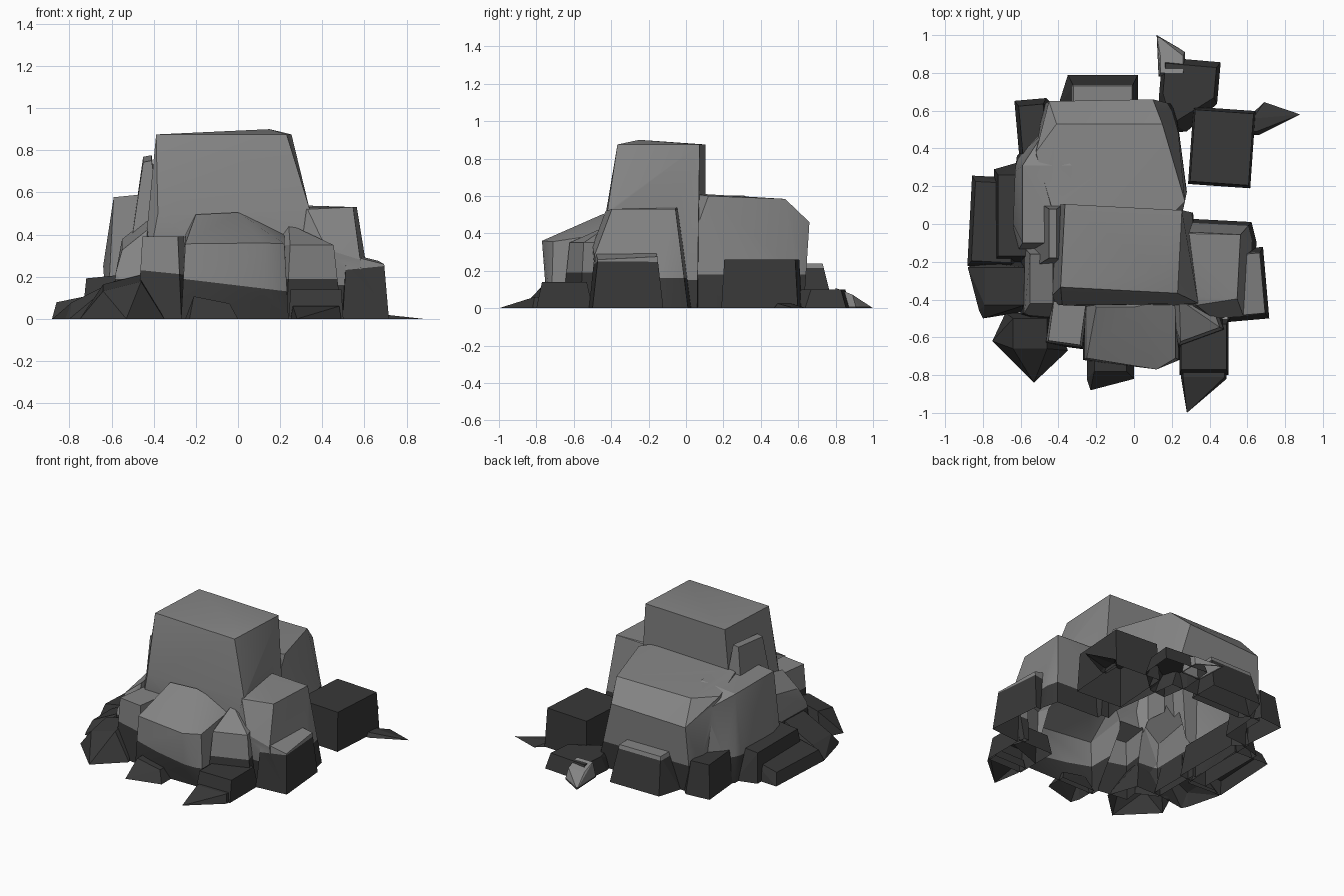
import bpy
import bmesh
import math
from mathutils import Matrix, Vector

default_cube = bpy.data.objects.get("Cube")
if default_cube:
    bpy.data.objects.remove(default_cube, do_unlink=True)


def make_material(name, value):
    material = bpy.data.materials.new(name)
    material.use_nodes = True
    colour = (value, value, value, 1)
    material.diffuse_color = colour
    material.node_tree.nodes["Principled BSDF"].inputs["Base Color"].default_value = colour
    return material


PALE, DARK = 0, 1
materials = [make_material("pale stone", .235), make_material("dark stone", .04)]


def chisel(bm):
    """Wrap the corners in flat facets and drop any buried corner."""
    hull = bmesh.ops.convex_hull(bm, input=bm.verts[:])
    spare = {item for item in hull["geom_interior"] + hull["geom_unused"]
             if isinstance(item, bmesh.types.BMVert)}
    bmesh.ops.delete(bm, geom=list(spare), context="VERTS")
    bmesh.ops.dissolve_limit(bm, angle_limit=math.radians(3),
                             verts=bm.verts[:], edges=bm.edges[:])
    bmesh.ops.recalc_face_normals(bm, faces=bm.faces[:])


def paint(bm, border, normal):
    """Cut along the colour border; stone below it is dark."""
    bmesh.ops.bisect_plane(bm, geom=bm.verts[:] + bm.edges[:] + bm.faces[:],
                           plane_co=border, plane_no=normal)
    for face in bm.faces:
        above = (face.calc_center_median() - border).dot(normal) > 0
        face.material_index = PALE if above else DARK


def rock(name, x, y, top, inset, spin=0, slope=(0, 0), shift=(0, 0),
         tips=(), split=1, tilt=0):
    """Tapered block over a ground rectangle, with extra jutting corners."""
    centre = Vector((sum(x) / 2, sum(y) / 2, 0))
    half_x, half_y = (x[1] - x[0]) / 2, (y[1] - y[0]) / 2
    turn = Matrix.Rotation(math.radians(spin), 3, "Z")
    bm = bmesh.new()
    for side in (-1, 1):
        for end in (-1, 1):
            foot = Vector((side * half_x, end * half_y, 0))
            crown = foot - Vector((side * inset[0], end * inset[1], 0))
            crown.z = top + crown.x * slope[0] + crown.y * slope[1]
            crown.xy += Vector(shift)
            bm.verts.new(centre + turn @ foot)
            bm.verts.new(centre + turn @ crown)
    for tip in tips:
        bm.verts.new(tip)
    chisel(bm)
    paint(bm, centre + Vector((0, 0, split)), Vector((tilt, 0, 1)).normalized())

    mesh = bpy.data.meshes.new(name)
    bm.to_mesh(mesh)
    bm.free()
    for material in materials:
        mesh.materials.append(material)
    obj = bpy.data.objects.new(name, mesh)
    bpy.context.collection.objects.link(obj)
    return obj


def merge(target, others):
    """Union overlapping blocks into one solid."""
    bpy.context.view_layer.objects.active = target
    for other in others:
        modifier = target.modifiers.new("union", "BOOLEAN")
        modifier.operation = "UNION"
        modifier.solver = "EXACT"
        modifier.object = other
        bpy.ops.object.modifier_apply(modifier=modifier.name)
        bpy.data.objects.remove(other, do_unlink=True)


def open_underside(mesh):
    """Remove the faces on the ground, leaving a shell."""
    bm = bmesh.new()
    bm.from_mesh(mesh)
    floor = [face for face in bm.faces if all(v.co.z < .004 for v in face.verts)]
    bmesh.ops.delete(bm, geom=floor, context="FACES")
    bm.to_mesh(mesh)
    bm.free()


# Tall central block
main_rock = rock("main_rock", x=(-.46, .3), y=(-.44, .08), top=.875, inset=(.07, .04),
                 spin=-3, shift=(.01, .05), split=.15,
                 tips=[(.15, -.25, .9), (.31, -.38, .62), (-.38, -.43, .5), (.34, -.42, .52)])

# Shoulders behind and beside it
ledge = rock("left_ledge", x=(-.56, -.3), y=(-.25, .15), top=.76, inset=(.11, .07),
             slope=(.2, .1), split=.15)
back_shoulder = rock("back_shoulder", x=(-.48, .22), y=(-.1, .63), top=.6, inset=(.07, .1),
                     slope=(0, -.06), split=.18,
                     tips=[(.27, .12, .6), (.28, .17, 0), (.1, .66, .46),
                           (-.45, .65, .44), (-.52, .38, .57)])
left_shoulder = rock("left_shoulder", x=(-.62, -.3), y=(-.15, .36), top=.59,
                     inset=(.03, .05), slope=(.1, 0), split=.17,
                     tips=[(-.63, .28, .25), (-.64, 0, .25), (-.48, .48, .5), (-.48, .5, 0)])
left_slope = rock("left_slope", x=(-.6, -.38), y=(-.48, -.1), top=.4, inset=(.05, .06),
                  slope=(.8, .2), split=.19, tips=[(-.58, -.47, .22), (-.45, -.55, 0)])
right_shoulder = rock("right_shoulder", x=(.26, .61), y=(-.46, .02), top=.53,
                      inset=(.055, .07), spin=-3, split=.16,
                      tips=[(.25, -.05, .54), (.33, -.43, .52), (.42, -.5, .33),
                            (.58, -.49, .28), (.65, -.1, 0)])

# Buttresses along the front
left_buttress = rock("front_left_buttress", x=(-.46, -.25), y=(-.65, -.4), top=.39,
                     inset=(.02, .02), spin=-8, split=.22, tilt=.1)
boulder = rock("front_boulder", x=(-.27, .24), y=(-.72, -.38), top=.38, inset=(.02, .01),
               slope=(0, .15), split=.16, tilt=.12,
               tips=[(-.2, -.44, .495), (0, -.44, .505), (.12, -.77, .36), (.12, -.75, .1)])
front_buttress = rock("front_right_buttress", x=(.18, .46), y=(-.62, -.38), top=.35,
                      inset=(.03, .03), spin=20, split=.19, tips=[(.24, -.4, .45)])
right_buttress = rock("right_buttress", x=(.48, .7), y=(-.51, -.13), top=.29,
                      inset=(.02, .03), spin=5, slope=(-.25, .05), split=.24, tilt=-.1)
merge(main_rock, [ledge, back_shoulder, left_shoulder, left_slope, right_shoulder,
                  left_buttress, boulder, front_buttress, right_buttress])

# Loose stones at the front
front_right_stone = rock("front_right_stone", x=(.24, .5), y=(-.8, -.5), top=.14,
                         inset=(.01, .03))
front_right_shard = rock("front_right_shard", x=(.25, .49), y=(-.82, -.74), top=.06,
                         inset=(.01, .01), tips=[(.28, -1, 0)])
front_stone = rock("front_stone", x=(-.25, 0), y=(-.82, -.68), top=.09, inset=(.04, .04),
                   slope=(-.2, 0), tips=[(-.23, -.88, 0)])
front_left_stone = rock("front_left_stone", x=(-.68, -.42), y=(-.69, -.47), top=.17,
                        inset=(.04, .03), slope=(.25, .2),
                        tips=[(-.53, -.84, 0), (-.75, -.62, 0), (-.35, -.67, 0)])

# Loose stones on the left
left_front_stone = rock("left_front_stone", x=(-.82, -.55), y=(-.46, -.2), top=.13,
                        inset=(.03, .03), slope=(.5, 0),
                        tips=[(-.88, -.23, 0), (-.8, -.5, 0)])
left_slab = rock("left_slab", x=(-.87, -.62), y=(-.23, .25), top=.1, inset=(.02, .03),
                 slope=(.2, 0), spin=-3)
left_stone = rock("left_stone", x=(-.74, -.54), y=(-.2, .29), top=.2, inset=(.02, .03),
                  slope=(.1, 0), tips=[(-.6, .33, 0)])

# Loose stones at the back
back_left_stone = rock("back_left_stone", x=(-.62, -.45), y=(.35, .66), top=.22,
                       inset=(.02, .03), spin=5, tips=[(-.42, .62, 0)])
back_stone = rock("back_stone", x=(-.35, .02), y=(.58, .79), top=.24, inset=(.03, .06),
                  split=.215, tips=[(-.4, .63, 0)])
right_back_block = rock("right_back_block", x=(.3, .63), y=(.2, .61), top=.26,
                        inset=(.01, .015), spin=-4)
back_right_slab = rock("back_right_slab", x=(.14, .45), y=(.65, .87), top=.1,
                       inset=(.02, .03), spin=-5,
                       tips=[(.16, .48, 0), (.28, .49, 0), (.2, .53, .1)])
back_right_chip = rock("back_right_chip", x=(.13, .27), y=(.78, .91), top=.09,
                       inset=(.01, .02), slope=(0, -.4), split=.01,
                       tips=[(.12, 1, 0), (.24, .93, 0)])
right_back_shard = rock("right_back_shard", x=(.62, .66), y=(.47, .58), top=.025,
                        inset=(.01, .02), tips=[(.88, .58, 0), (.69, .645, 0)])

for stone in (main_rock, front_right_stone, front_right_shard, front_stone,
              front_left_stone, left_front_stone, left_slab, left_stone,
              back_left_stone, back_stone, right_back_block, back_right_slab,
              back_right_chip, right_back_shard):
    open_underside(stone.data)

# Soften only the shallow creases of the central mass
bpy.ops.object.select_all(action="DESELECT")
main_rock.select_set(True)
bpy.context.view_layer.objects.active = main_rock
bpy.ops.object.shade_smooth_by_angle(angle=math.radians(22))
